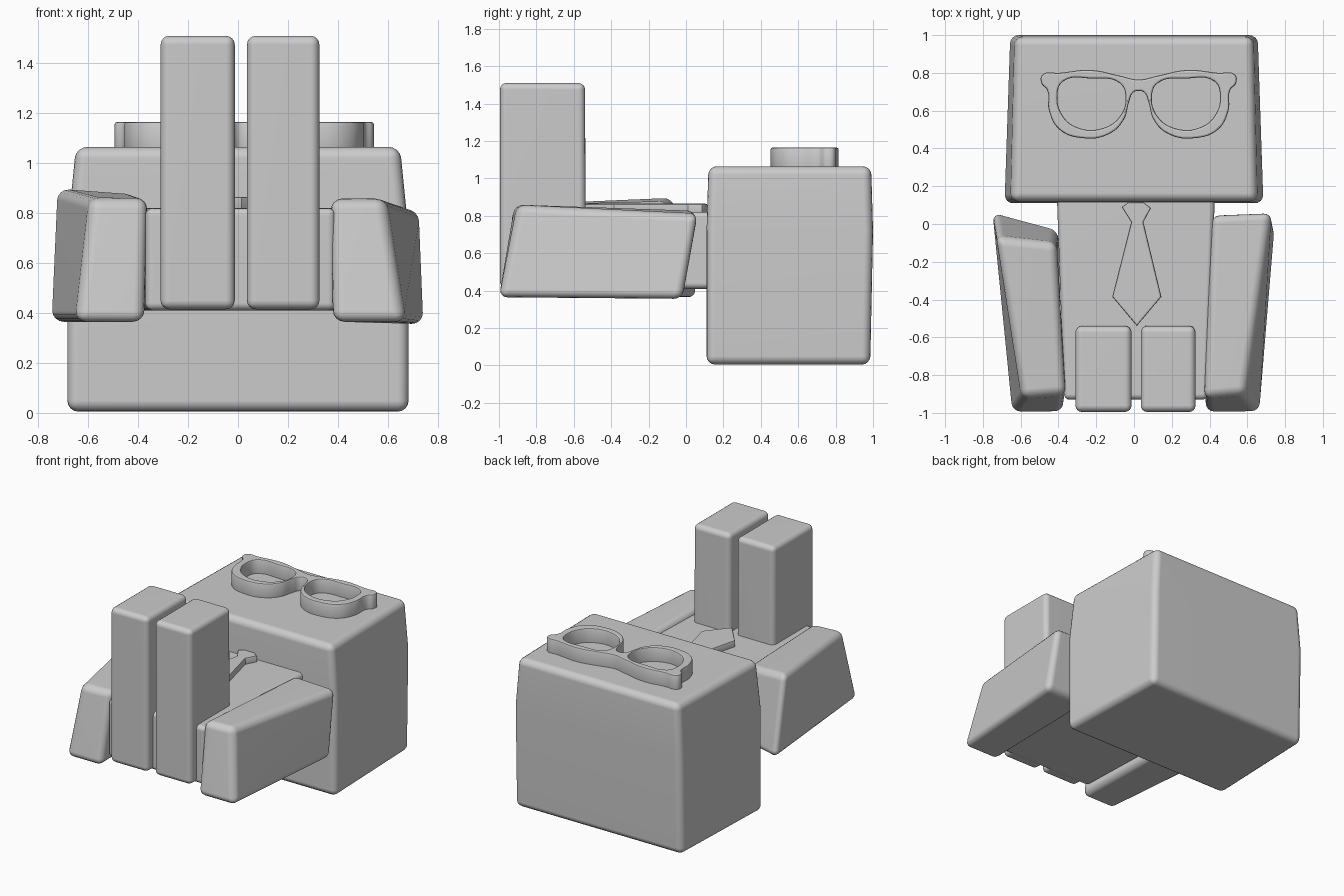
import bpy, bmesh, math

old = bpy.data.objects.get("Cube")
if old:
    bpy.data.objects.remove(old, do_unlink=True)

grey = bpy.data.materials.new("plain_grey")
grey.use_nodes = True
colour = (0.6, 0.6, 0.6, 1)
grey.diffuse_color = colour
grey.node_tree.nodes["Principled BSDF"].inputs["Base Color"].default_value = colour


def add(name, mesh):
    ob = bpy.data.objects.new(name, mesh)
    bpy.context.collection.objects.link(ob)
    mesh.materials.clear()
    mesh.materials.append(grey)
    return ob


def soft_block(name, rings, radius=0.04):
    """Loft four-cornered rings from bottom to top and round the hard edges."""
    bm = bmesh.new()
    loops = [[bm.verts.new(p) for p in ring] for ring in rings]
    bm.faces.new(loops[0][::-1])
    bm.faces.new(loops[-1])
    for low, high in zip(loops, loops[1:]):
        for i in range(4):
            j = (i + 1) % 4
            bm.faces.new((low[i], low[j], high[j], high[i]))
    bmesh.ops.recalc_face_normals(bm, faces=bm.faces)
    hard = [e for e in bm.edges if e.calc_face_angle(0) > math.radians(30)]
    bmesh.ops.bevel(bm, geom=hard, offset=radius, segments=4, profile=0.5,
                    affect='EDGES', clamp_overlap=True)
    for f in bm.faces:
        f.smooth = True
    mesh = bpy.data.meshes.new(name)
    bm.to_mesh(mesh)
    bm.free()
    ob = add(name, mesh)
    ob.modifiers.new("even_shading", 'WEIGHTED_NORMAL')
    return ob


def ring(z, x0, x1, y0, y1, taper=0.0):
    """Rectangle at height z, narrowed by taper on its back side."""
    return [(x0, y0, z), (x1, y0, z), (x1 - taper, y1, z), (x0 + taper, y1, z)]


def plate(name, outlines, z0, z1, rounded, bevel=0.01):
    """Extruded flat shape; outlines after the first are holes."""
    cu = bpy.data.curves.new(name + "_profile", 'CURVE')
    cu.dimensions = '2D'
    cu.fill_mode = 'BOTH'
    cu.extrude = (z1 - z0) / 2 - bevel
    cu.bevel_depth = bevel
    cu.bevel_resolution = 1
    cu.offset = -bevel
    cu.resolution_u = 6
    for pts in outlines:
        sp = cu.splines.new('BEZIER')
        sp.bezier_points.add(len(pts) - 1)
        sp.use_cyclic_u = True
        for bp, (x, y) in zip(sp.bezier_points, pts):
            bp.co = (x, y, 0)
            bp.handle_left_type = bp.handle_right_type = 'AUTO' if rounded else 'VECTOR'
    tmp = bpy.data.objects.new(name + "_profile", cu)
    bpy.context.collection.objects.link(tmp)
    bpy.context.view_layer.update()
    deps = bpy.context.evaluated_depsgraph_get()
    mesh = bpy.data.meshes.new_from_object(tmp.evaluated_get(deps))
    bpy.data.objects.remove(tmp, do_unlink=True)
    mesh.name = name
    ob = add(name, mesh)
    ob.location.z = (z0 + z1) / 2
    bpy.ops.object.select_all(action='DESELECT')
    ob.select_set(True)
    bpy.context.view_layer.objects.active = ob
    bpy.ops.object.shade_smooth_by_angle(angle=math.radians(35))
    return ob


# Head: big block, slightly narrower toward the crown and the back
soft_block("head", [
    ring(0.005, -0.685, 0.685, 0.11, 0.985, 0.03),
    ring(0.72, -0.685, 0.685, 0.11, 1.0, 0.03),
    ring(1.065, -0.65, 0.65, 0.12, 0.99, 0.02)], 0.045)

# Torso: lying flat, a little wider at the neck
soft_block("torso", [
    ring(0.41, -0.37, 0.39, -0.93, 0.2, -0.04),
    ring(0.82, -0.37, 0.39, -0.93, 0.2, -0.04)], 0.03)

# Legs: raised straight up
for name, x0, x1 in (("right_leg", -0.31, -0.013), ("left_leg", 0.036, 0.326)):
    soft_block(name, [ring(0.415, x0, x1, -0.995, -0.535),
                      ring(1.51, x0, x1, -0.995, -0.54)], 0.035)

# Arms: leaning outward toward the shoulders
soft_block("left_arm", [
    [(0.38, -1.0, 0.365), (0.67, -1.0, 0.365), (0.745, -0.02, 0.355), (0.4, -0.02, 0.365)],
    [(0.37, -0.92, 0.86), (0.59, -0.9, 0.86), (0.73, 0.065, 0.81), (0.41, 0.05, 0.83)]], 0.045)
soft_block("right_arm", [
    [(-0.65, -1.0, 0.365), (-0.375, -1.0, 0.365), (-0.4, -0.03, 0.365), (-0.75, 0.07, 0.365)],
    [(-0.59, -0.92, 0.86), (-0.36, -0.9, 0.86), (-0.41, -0.1, 0.875), (-0.73, -0.07, 0.9)]], 0.045)

# Glasses: mirrored frame outline with two lens openings
MID = 0.025
half = [(0.1, 0.785), (0.25, 0.815), (0.42, 0.8), (0.51, 0.79), (0.515, 0.745),
        (0.485, 0.71), (0.475, 0.6), (0.42, 0.5), (0.3, 0.455), (0.16, 0.475),
        (0.08, 0.55), (0.05, 0.65), (0.03, 0.695)]
lens = [(0.07, 0.68), (0.1, 0.745), (0.25, 0.77), (0.4, 0.755), (0.43, 0.69),
        (0.4, 0.57), (0.32, 0.51), (0.2, 0.505), (0.1, 0.57)]


def mirrored(pts, side):
    return [(MID + side * x, y) for x, y in pts]


frame = ([(MID, 0.765)] + mirrored(half, 1) + [(MID, 0.705)]
         + mirrored(half, -1)[::-1])
plate("glasses", [frame, mirrored(lens, 1), mirrored(lens, -1)], 1.02, 1.165, True)

# Necktie: knot and pointed blade
tie = [(-0.065, 0.09), (-0.03, 0.115), (0.05, 0.115), (0.09, 0.085), (0.05, 0.01),
       (0.145, -0.385), (0.015, -0.54), (-0.115, -0.385), (-0.015, 0.01)]
plate("necktie", [tie], 0.79, 0.865, False)
